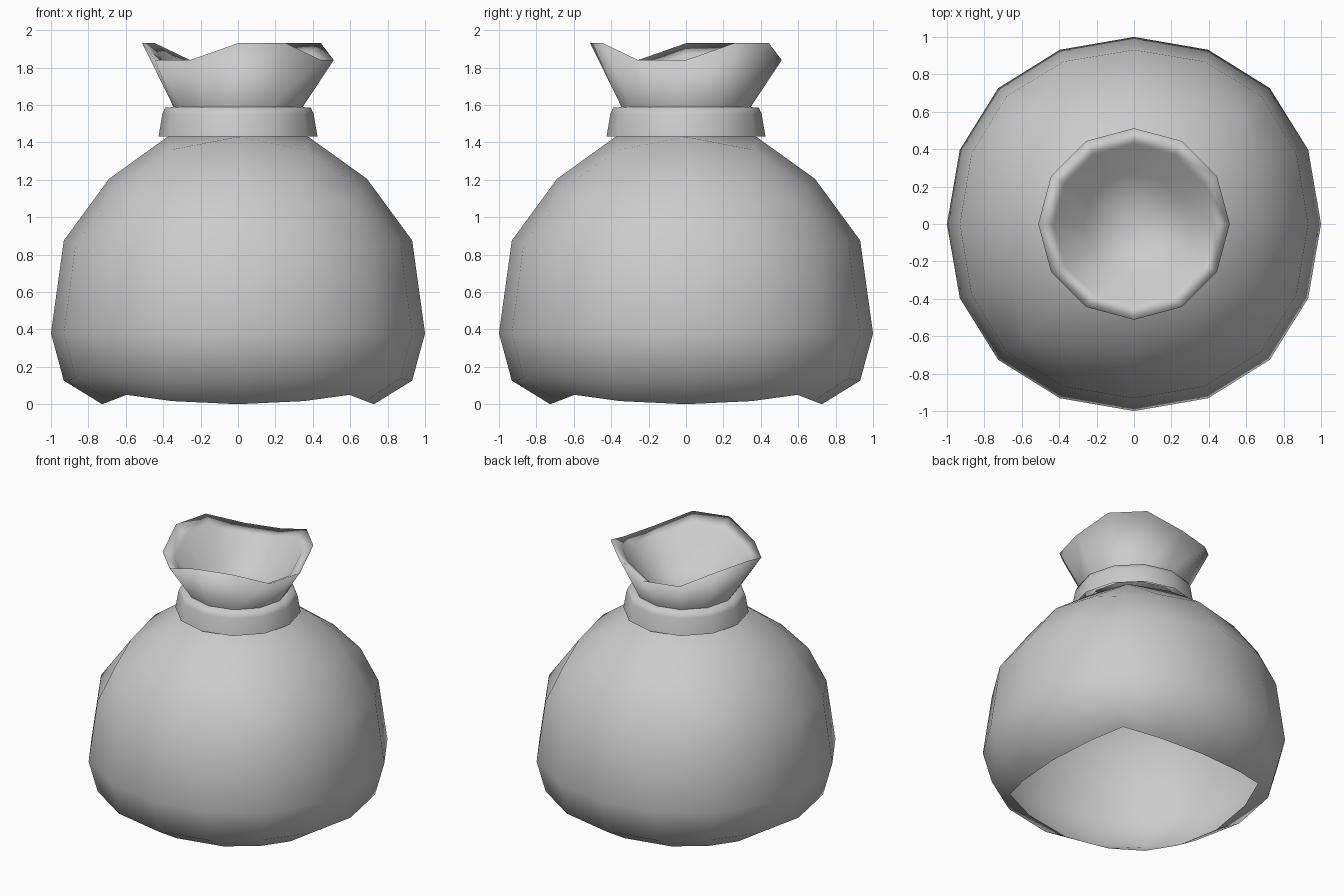
import bpy, bmesh, math

if "Cube" in bpy.data.objects:
    bpy.data.objects.remove(bpy.data.objects["Cube"])

SIDES = 12


def lathe(name, rings):
    """Revolve (radius, low z, high z) rings; low/high alternate in pairs around the ring."""
    bm = bmesh.new()
    loops = []
    for r, lo, hi in rings:
        loop = []
        for k in range(SIDES):
            a = 2 * math.pi * k / SIDES
            z = hi if k % 4 in (1, 2) else lo
            loop.append(bm.verts.new((r * math.cos(a), r * math.sin(a), z)))
        loops.append(loop)
    for a, b in zip(loops, loops[1:]):
        for k in range(SIDES):
            n = (k + 1) % SIDES
            bm.faces.new((a[k], a[n], b[n], b[k]))
    bmesh.ops.remove_doubles(bm, verts=bm.verts[:], dist=0.0005)
    me = bpy.data.meshes.new(name)
    bm.to_mesh(me)
    bm.free()
    ob = bpy.data.objects.new(name, me)
    bpy.context.collection.objects.link(ob)
    me.shade_smooth()
    return ob


def remap(u, table):
    for (u0, z0), (u1, z1) in zip(table, table[1:]):
        if u <= u1:
            break
    return z0 + (z1 - z0) * (u - u0) / (u1 - u0)


# Sack body: rounded cube, stretched upward and flattened at the open underside
bpy.ops.mesh.primitive_cube_add(size=2)
body = bpy.context.object
body.name = body.data.name = "sack_body"
sub = body.modifiers.new("round", 'SUBSURF')
sub.levels = sub.render_levels = 2
bpy.ops.object.modifier_apply(modifier=sub.name)

heights = [(-0.73, 0), (-0.6, 0.05), (-0.39, 0.13), (0, 0.38), (0.39, 0.87),
           (0.73, 1.21), (0.93, 1.43), (1, 1.48)]
bm = bmesh.new()
bm.from_mesh(body.data)
size = max(v.co.x for v in bm.verts)
for v in bm.verts:
    v.co /= size
under = [f for f in bm.faces if all(v.co.z < -0.55 for v in f.verts)]
bmesh.ops.delete(bm, geom=under, context='FACES')
for v in bm.verts:
    if v.co.z > 0.65:
        v.co.x *= 0.95
        v.co.y *= 0.95
    v.co.z = remap(v.co.z, heights)
low = min(v.co.z for v in bm.verts)
for v in bm.verts:
    v.co.z -= low
bm.to_mesh(body.data)
bm.free()
body.data.shade_smooth()

# Tie band around the neck
lathe("neck_band", [(0.425, 1.43, 1.43), (0.405, 1.55, 1.55),
                    (0.39, 1.585, 1.585), (0.33, 1.59, 1.59)])

# Flared, wavy mouth with a closed hollow inside
lathe("sack_mouth", [(0.33, 1.48, 1.48), (0.34, 1.58, 1.58),
                     (0.512, 1.84, 1.93), (0.43, 1.80, 1.87),
                     (0.27, 1.62, 1.64), (0, 1.52, 1.52)])
